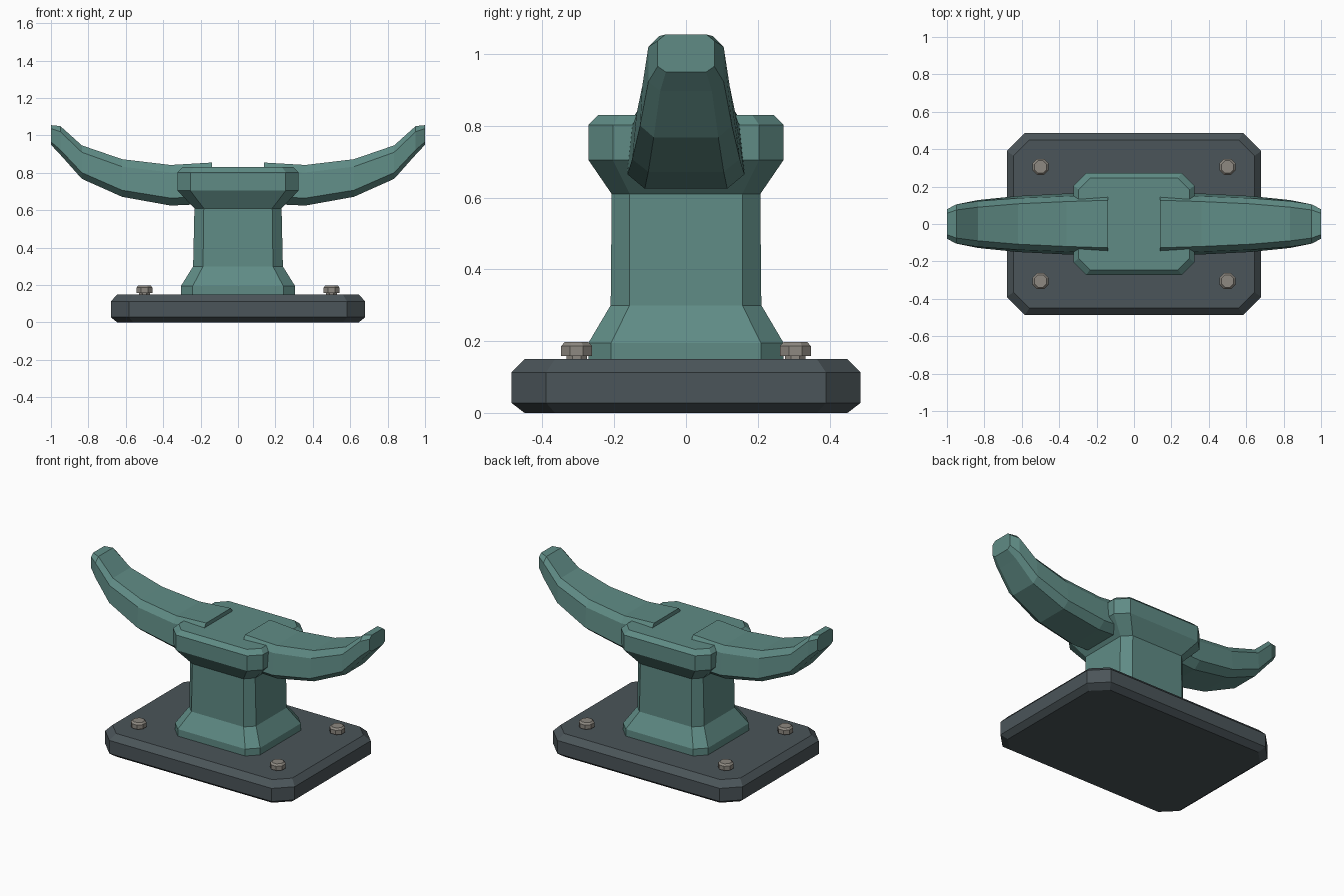
import bpy, bmesh, math

if "Cube" in bpy.data.objects:
    bpy.data.objects.remove(bpy.data.objects["Cube"])


def material(name, rgb):
    m = bpy.data.materials.new(name)
    m.diffuse_color = (*rgb, 1)
    m.use_nodes = True
    m.node_tree.nodes["Principled BSDF"].inputs["Base Color"].default_value = m.diffuse_color
    return m


teal = material("painted_teal", (0.115, 0.26, 0.235))
slate = material("dark_slate", (0.07, 0.09, 0.1))
steel = material("bolt_steel", (0.27, 0.25, 0.22))


def loft(name, rings, mat, mirror=None):
    """Skin a list of equal-length vertex rings, with capped ends."""
    bm = bmesh.new()
    loops = [[bm.verts.new(p) for p in ring] for ring in rings]
    n = len(loops[0])
    for a, b in zip(loops, loops[1:]):
        for i in range(n):
            j = (i + 1) % n
            bm.faces.new((a[i], a[j], b[j], b[i]))
    bm.faces.new(loops[0][::-1])
    bm.faces.new(loops[-1])
    bmesh.ops.recalc_face_normals(bm, faces=bm.faces)
    me = bpy.data.meshes.new(name)
    bm.to_mesh(me)
    bm.free()
    me.materials.append(mat)
    ob = bpy.data.objects.new(name, me)
    bpy.context.collection.objects.link(ob)
    if mirror:
        mod = ob.modifiers.new("mirror", 'MIRROR')
        mod.use_axis = mirror
        mod.use_mirror_merge = False
    return ob


def cut_rect(hx, hy, c, z):
    """Rectangle with cut corners at height z."""
    q = [(hx, hy - c), (hx - c, hy), (c - hx, hy), (-hx, hy - c),
         (-hx, c - hy), (c - hx, -hy), (hx - c, -hy), (hx, c - hy)]
    return [(x, y, z) for x, y in q]


# Base plate with bevelled rims
loft("base_plate", [cut_rect(0.645, 0.45, 0.085, 0), cut_rect(0.68, 0.487, 0.097, 0.028),
                    cut_rect(0.68, 0.487, 0.097, 0.113), cut_rect(0.645, 0.45, 0.085, 0.15)], slate)

# Post flaring to a foot below and a cap above
post = [(0.305, 0.272, 0.063, 0.14), (0.305, 0.272, 0.063, 0.195), (0.24, 0.21, 0.053, 0.30),
        (0.233, 0.207, 0.05, 0.61), (0.323, 0.272, 0.068, 0.705), (0.323, 0.272, 0.068, 0.803),
        (0.296, 0.245, 0.06, 0.83)]
loft("post", [cut_rect(*p) for p in post], teal)


# Horns: x, bottom z, top z, top flat half width, upper and lower side half widths, bottom flat
def horn_ring(x, zb, zt, wt, wu, wl, wb, ct, cb):
    half = [(wb, zb), (wl, zb + cb), (wu, zt - ct), (wt, zt)]
    return [(x, y, z) for y, z in half] + [(x, -y, z) for y, z in half[::-1]]


horn = [(0.14, 0.635, 0.855, 0.127, 0.153, 0.165, 0.118, 0.04, 0.04),
        (0.36, 0.625, 0.842, 0.12, 0.148, 0.163, 0.115, 0.04, 0.04),
        (0.62, 0.672, 0.873, 0.108, 0.138, 0.15, 0.105, 0.04, 0.035),
        (0.835, 0.768, 0.947, 0.09, 0.122, 0.128, 0.09, 0.037, 0.033),
        (0.95, 0.897, 1.05, 0.075, 0.105, 0.105, 0.072, 0.03, 0.026),
        (1.0, 0.95, 1.055, 0.057, 0.079, 0.079, 0.056, 0.018, 0.016)]
loft("horns", [horn_ring(*h) for h in horn], teal, mirror=(True, False, False))


# Bolts: short shank, eight-sided head, bevelled top
def bolt_ring(r, z):
    return [(0.5 + r * math.cos(a), 0.305 + r * math.sin(a), z)
            for a in (math.pi / 8 + i * math.pi / 4 for i in range(8))]


bolt = [(0.031, 0.14), (0.031, 0.158), (0.047, 0.158), (0.047, 0.186), (0.036, 0.197)]
loft("bolts", [bolt_ring(*b) for b in bolt], steel, mirror=(True, True, False))
